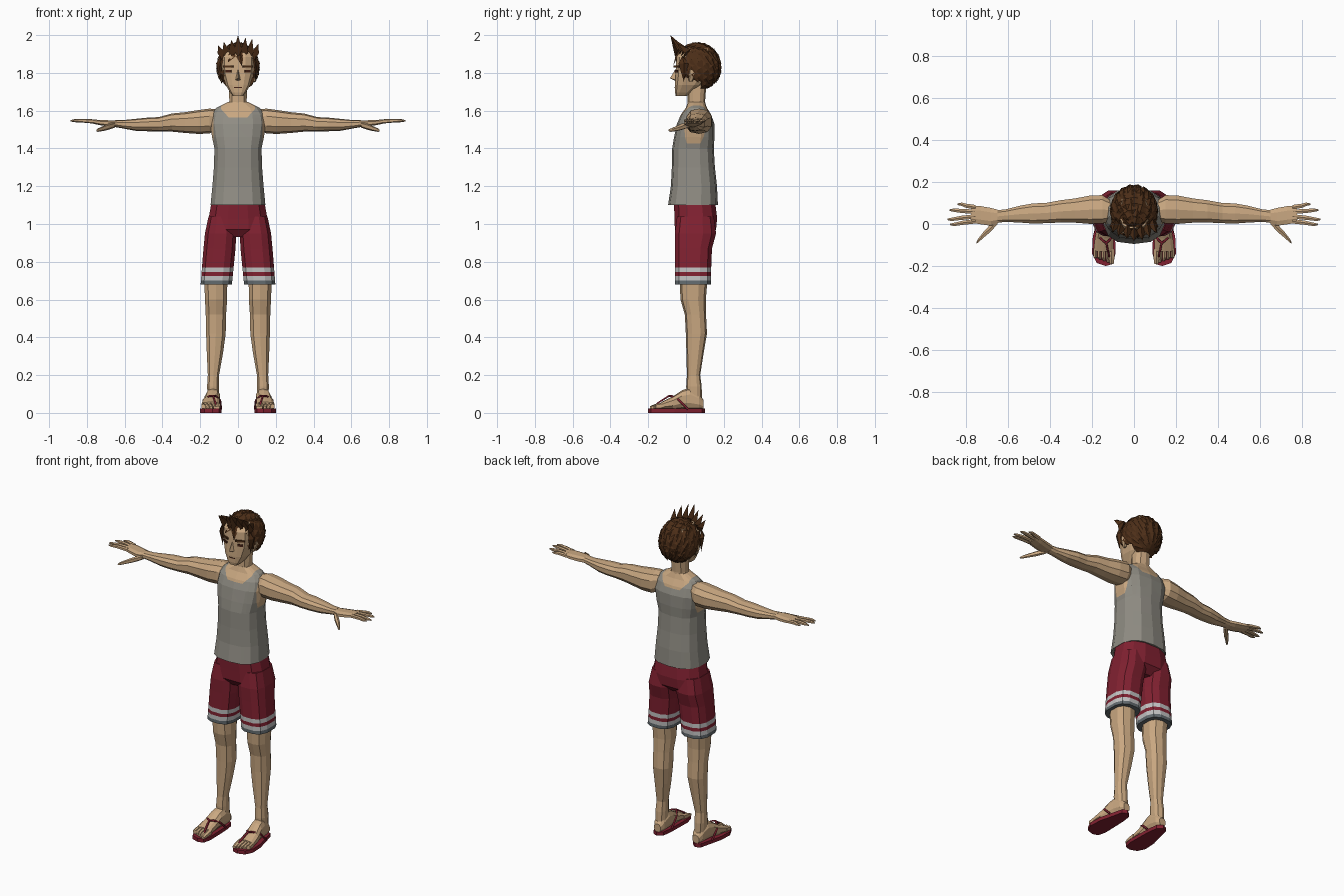
import bpy, bmesh, math, random
from mathutils import Vector, Matrix

if "Cube" in bpy.data.objects:
    bpy.data.objects.remove(bpy.data.objects["Cube"])

random.seed(4)


def material(name, r, g, b):
    m = bpy.data.materials.new(name)
    m.diffuse_color = [(c / 255) ** 2.2 for c in (r, g, b)] + [1]
    m.use_nodes = True
    m.node_tree.nodes["Principled BSDF"].inputs["Base Color"].default_value = m.diffuse_color
    return m


SKIN = material("skin", 200, 166, 128)
CLOTH = material("grey cloth", 143, 140, 131)
RED = material("dark red", 128, 38, 52)
WHITE = material("stripe white", 192, 192, 192)
HEM = material("hem grey", 98, 106, 110)
HAIR = material("brown hair", 78, 50, 30)
DARK = material("dark brown", 70, 38, 28)


def finish(name, bm, mats, rule=None, mirror=False):
    bmesh.ops.recalc_face_normals(bm, faces=bm.faces)
    if rule:
        for f in bm.faces:
            f.material_index = rule(f.calc_center_median())
    me = bpy.data.meshes.new(name)
    bm.to_mesh(me)
    bm.free()
    ob = bpy.data.objects.new(name, me)
    bpy.context.collection.objects.link(ob)
    for m in mats:
        me.materials.append(m)
    if mirror:
        ob.modifiers.new("mirror", 'MIRROR').use_mirror_merge = False
    return ob


def loft_bm(axis, rows, n=12, p=0.8):
    """Rows: position on the axis, two centres, two half sizes."""
    bm = bmesh.new()
    rings = []
    for t, c1, c2, h1, h2 in rows:
        ring = []
        for i in range(n):
            a = 2 * math.pi * (i + 0.5) / n
            u, v = math.cos(a), math.sin(a)
            co = [c1 + h1 * math.copysign(abs(u) ** p, u),
                  c2 + h2 * math.copysign(abs(v) ** p, v)]
            co.insert("xyz".index(axis), t)
            ring.append(bm.verts.new(co))
        rings.append(ring)
    for r, s in zip(rings, rings[1:]):
        for i in range(n):
            j = (i + 1) % n
            bm.faces.new((r[i], r[j], s[j], s[i]))
    bm.faces.new(rings[0])
    bm.faces.new(rings[-1])
    return bm


def loft(name, axis, rows, mats, n=12, p=0.8, rule=None, mirror=False):
    return finish(name, loft_bm(axis, rows, n, p), mats, rule, mirror)


def plate(name, loc, size, turn, mat, mirror=True):
    bm = bmesh.new()
    bmesh.ops.create_cube(bm, size=1, matrix=Matrix.Translation(loc)
                          @ Matrix.Rotation(math.radians(turn), 4, 'Z')
                          @ Matrix.Diagonal((*size, 1)))
    finish(name, bm, [mat], mirror=mirror)


# Torso: tank top cut with a neckline and armholes
bm = loft_bm('z', [(1.10, 0, .037, .148, .132), (1.2, 0, .042, .138, .122),
                   (1.3, 0, .039, .130, .114), (1.4, 0, .037, .127, .110),
                   (1.46, 0, .044, .140, .107), (1.53, 0, .051, .150, .099),
                   (1.58, 0, .053, .143, .080), (1.615, 0, .055, .118, .056),
                   (1.645, 0, .055, .055, .045)], 14, 0.75)
cuts = [((0, 0, 1.565), (0, 0, 1)), ((0, 0, 1.41), (0, 0, 1))]
for s in (1, -1):
    cuts += [((s * .13, 0, 0), (1, 0, 0)), ((s * .09, 0, 0), (1, 0, 0)),
             ((s * .05, 0, 1.565), (-s * 1.1, 0, 1))]
for co, no in cuts:
    bmesh.ops.bisect_plane(bm, geom=bm.verts[:] + bm.edges[:] + bm.faces[:],
                           plane_co=co, plane_no=no, dist=1e-5)


def tank_rule(c):
    x = abs(c.x)
    neck = x < .09 and c.z > 1.565 + max(0, (x - .05) * 1.1)
    return 1 if neck or (x > .13 and c.z > 1.41) else 0


finish("tank_top", bm, [CLOTH, SKIN], tank_rule)

# Shorts: seat and striped legs
loft("shorts_seat", 'z', [(.93, 0, .045, .10, .075), (.97, 0, .05, .168, .112),
                          (1.03, 0, .052, .160, .116), (1.12, 0, .045, .143, .112)], [RED])
leg_rows = [(1.04, .082, .05, .076, .10), (.95, .092, .05, .085, .112), (.87, .098, .04, .087, .1)]
for z in (.77, .745, .725, .70, .68):
    k = (.87 - z) / .19
    leg_rows.append((z, .098 + .017 * k, .038, .087 - .002 * k, .098))


def stripe_rule(c):
    if c.z < .70:
        return 2
    return 1 if .745 < c.z < .77 or c.z < .725 else 0


loft("shorts_leg", 'z', leg_rows, [RED, WHITE, HEM], 12, .75, stripe_rule, True)

# Legs and feet
loft("leg", 'z', [(.72, .118, .04, .064, .075), (.60, .116, .038, .061, .067),
                  (.52, .117, .05, .056, .056), (.42, .117, .055, .054, .056),
                  (.32, .122, .048, .045, .046), (.2, .13, .04, .031, .035),
                  (.14, .132, .042, .033, .041), (.06, .13, .045, .03, .04)], [SKIN], 10, mirror=True)
loft("foot", 'y', [(.092, .13, .045, .022, .025), (.07, .13, .06, .034, .04),
                   (.02, .132, .075, .038, .058), (-.02, .136, .07, .041, .05),
                   (-.07, .142, .052, .046, .035), (-.13, .145, .038, .05, .02)], [SKIN], 10, mirror=True)
for i in range(5):
    x, tip, w = .106 + .0195 * i, -.19 + .007 * i, .015 if i == 0 else .0095
    loft(f"toe_{i + 1}", 'y', [(-.12, x, .038, w, .018), (-.16, x, .034, w, .014),
                               (tip, x - .002 * i, .028, w * .7, .008)], [SKIN], 6, mirror=True)

# Flip-flops: sole from an outline and a thong strap
bm = bmesh.new()
outline = [(.10, .075), (.13, .10), (.16, .085), (.176, .02), (.196, -.06), (.20, -.14),
           (.178, -.185), (.135, -.20), (.10, -.19), (.088, -.14), (.09, -.05), (.092, .02)]
face = bm.faces.new([bm.verts.new((x, y, 0)) for x, y in outline])
top = bmesh.ops.extrude_face_region(bm, geom=[face])["geom"]
bmesh.ops.translate(bm, vec=(0, 0, .022), verts=[v for v in top if isinstance(v, bmesh.types.BMVert)])
finish("sole", bm, [RED], mirror=True)
paths = [[(.182, .01, .02), (.182, -.04, .07), (.15, -.078, .09), (.132, -.09, .09), (.119, -.15, .052), (.119, -.165, .02)],
         [(.09, .01, .02), (.095, -.04, .068), (.115, -.075, .088), (.132, -.09, .09)]]
for s in (1, -1):
    cu = bpy.data.curves.new("strap", 'CURVE')
    cu.dimensions, cu.bevel_depth, cu.bevel_resolution = '3D', .006, 0
    for pts in paths:
        sp = cu.splines.new('POLY')
        sp.points.add(len(pts) - 1)
        for q, (x, y, z) in zip(sp.points, pts):
            q.co = (s * x, y, z, 1)
    cu.materials.append(RED)
    bpy.context.collection.objects.link(bpy.data.objects.new("strap", cu))

# Arms and hands
loft("arm", 'x', [(.10, .062, 1.555, .045, .05), (.15, .07, 1.545, .07, .066),
                  (.21, .068, 1.54, .07, .063), (.28, .064, 1.537, .06, .055),
                  (.35, .06, 1.537, .055, .048), (.42, .052, 1.528, .05, .038),
                  (.48, .05, 1.527, .05, .036), (.54, .047, 1.525, .042, .032),
                  (.61, .04, 1.528, .031, .022), (.65, .036, 1.532, .031, .019)], [SKIN], 10, mirror=True)
loft("palm", 'x', [(.635, .037, 1.532, .029, .018), (.68, .034, 1.533, .045, .017),
                   (.73, .042, 1.537, .046, .015), (.775, .047, 1.543, .044, .011)], [SKIN], 8, mirror=True)
# Fingers: base y, tip x, tip y
for name, by, tx, ty in [("index", .013, .875, -.002), ("middle", .036, .888, .022),
                         ("ring", .058, .878, .066), ("little", .08, .84, .094)]:
    mx, my = (.76 + tx) / 2, by * .5 + ty * .5
    loft(name + "_finger", 'x', [(.755, by, 1.542, .012, .011), (mx, my, 1.547, .011, .010),
                                 (tx - .02, ty, 1.547, .009, .008), (tx, ty, 1.546, .004, .003)],
         [SKIN], 6, mirror=True)
loft("thumb", 'x', [(.65, .015, 1.525, .018, .014), (.685, -.022, 1.515, .02, .016),
                    (.715, -.05, 1.505, .016, .013), (.742, -.08, 1.497, .010, .009),
                    (.75, -.09, 1.495, .004, .004)], [SKIN], 6, mirror=True)

# Neck and head
loft("neck", 'z', [(1.61, 0, .058, .062, .048), (1.65, 0, .055, .048, .046),
                   (1.77, 0, .06, .05, .05)], [SKIN], 10)
loft("head", 'z', [(1.678, 0, -.025, .028, .03), (1.695, 0, -.015, .042, .044),
                   (1.735, 0, .012, .066, .072), (1.79, 0, .036, .083, .093),
                   (1.84, 0, .042, .089, .097), (1.885, 0, .046, .088, .098),
                   (1.93, 0, .055, .065, .075)], [SKIN], 12, .6)
bm = bmesh.new()  # nose
a, b, c, d, e = [bm.verts.new(v) for v in ((0, -.052, 1.825), (.015, -.052, 1.762), (-.015, -.052, 1.762),
                                           (0, -.085, 1.772), (0, -.05, 1.755))]
for f in ((a, b, d), (a, d, c), (b, e, d), (c, d, e)):
    bm.faces.new(f)
finish("nose", bm, [SKIN])
plate("eye", (.05, -.05, 1.808), (.032, .008, .013), 27, DARK)
plate("eyebrow", (.05, -.05, 1.834), (.055, .009, .011), 27, HAIR)
plate("mouth", (0, -.057, 1.722), (.04, .006, .005), 0, DARK, False)
loft("ear", 'z', [(1.755, .088, .025, .006, .010), (1.79, .096, .032, .012, .02),
                  (1.815, .098, .034, .012, .02), (1.825, .094, .032, .006, .012)], [SKIN], 6, mirror=True)

# Hair: scalp cap, swept-back tufts and front spikes
C, R = Vector((0, .06, 1.83)), Vector((.109, .122, .126))


def on_scalp(p):
    low = 1.885 if p.y < -.02 else 1.775 if p.y < .08 else 1.715
    return p.z > low


def scalp(d, k=1.0):
    return C + Vector((d.x * R.x, d.y * R.y, d.z * R.z)) * k


bm = bmesh.new()
bmesh.ops.create_uvsphere(bm, u_segments=20, v_segments=14, radius=1)
for v in bm.verts:
    v.co = scalp(v.co)
bmesh.ops.delete(bm, geom=[f for f in bm.faces if not on_scalp(f.calc_center_median())], context='FACES')
finish("hair_cap", bm, [HAIR])

bm = bmesh.new()


def tuft(tail, left, right, ridge, tip):
    t, l, r, m, p = [bm.verts.new(v) for v in (tail, left, right, ridge, tip)]
    for f in ((t, l, m), (t, m, r), (l, p, m), (r, m, p), (t, r, p, l)):
        bm.faces.new(f)


pole = Vector((0, -.6, .8))
side = Vector((1, 0, 0))
up = pole.cross(side)
for row, deg in enumerate(range(12, 150, 14)):
    ang = math.radians(deg)
    count = max(5, round(17 * math.sin(ang)))
    for i in range(count):
        phi = 2 * math.pi * (i + .5 * (row % 2)) / count
        away = side * math.cos(phi) + up * math.sin(phi)
        at = lambda o: pole * math.cos(ang + o) + away * math.sin(ang + o)
        d = at(0)
        if not on_scalp(scalp(d)):
            continue
        s = d.cross(away).normalized() * .19
        tuft(scalp(at(-.22), .99), scalp(d + s), scalp(d - s), scalp(d, 1.065),
             scalp(at(.36 + random.uniform(0, .14)), 1.07))
for x, y, z in [(-.105, -.04, 1.945), (-.075, -.06, 1.965), (-.035, -.07, 1.975), (0, -.083, 2.0),
                (.04, -.08, 1.988), (.075, -.065, 1.98), (.108, -.045, 1.955)]:
    bx, by, bz = x * .82, -.058 + abs(x) * .35, 1.885 - abs(x) * .15
    tuft((bx, by, bz), (bx - .022, by + .012, bz + .035), (bx + .022, by + .012, bz + .035),
         (bx, by + .045, bz + .055), (x, y, z))
for s in (1, -1):  # sideburns
    tuft((s * .092, -.02, 1.89), (s * .097, -.04, 1.85), (s * .104, .015, 1.85),
         (s * .116, -.01, 1.85), (s * .094, -.012, 1.755))
finish("hair_tufts", bm, [HAIR])
